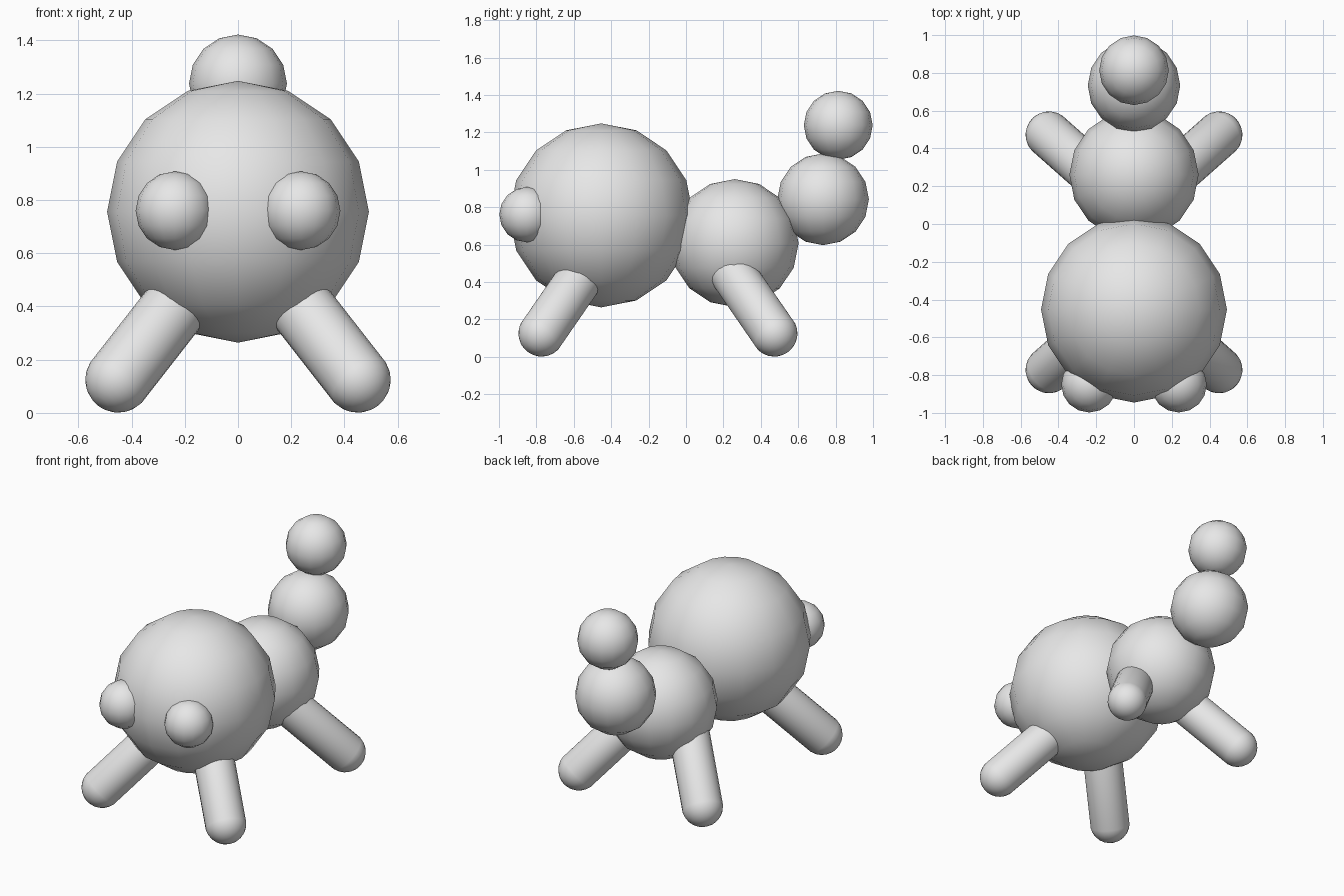
import bpy, bmesh
from mathutils import Vector, Matrix

if "Cube" in bpy.data.objects:
    bpy.data.objects.remove(bpy.data.objects["Cube"])

grey = bpy.data.materials.new("light_grey")
grey.diffuse_color = (0.8, 0.8, 0.8, 1)
grey.use_nodes = True
grey.node_tree.nodes["Principled BSDF"].inputs["Base Color"].default_value = grey.diffuse_color


def finish(name, bm):
    mesh = bpy.data.meshes.new(name)
    for f in bm.faces:
        f.smooth = True
    bm.to_mesh(mesh)
    bm.free()
    mesh.materials.append(grey)
    obj = bpy.data.objects.new(name, mesh)
    bpy.context.collection.objects.link(obj)
    return obj


def ball(name, center, radius):
    bm = bmesh.new()
    bmesh.ops.create_uvsphere(bm, u_segments=16, v_segments=8, radius=radius)
    finish(name, bm).location = center


def capsule(name, start, end, radius):
    # sphere with no equator ring, its upper half pulled out along the axis
    axis = Vector(end) - Vector(start)
    bm = bmesh.new()
    bmesh.ops.create_uvsphere(bm, u_segments=24, v_segments=13, radius=radius)
    for v in bm.verts:
        if v.co.z > 0:
            v.co.z += axis.length
    turn = axis.to_track_quat('Z', 'Y').to_matrix().to_4x4()
    bmesh.ops.transform(bm, matrix=Matrix.Translation(start) @ turn, verts=bm.verts)
    finish(name, bm)


# Head, body and the two tail balls
ball("head", (0, -0.453, 0.756), 0.492)
ball("body", (0, 0.26, 0.608), 0.342)
ball("tail_base", (0, 0.733, 0.842), 0.245)
ball("tail_tip", (0, 0.814, 1.238), 0.184)

for side, s in (("left", -1), ("right", 1)):
    # Bulging eyes
    ball(f"{side}_eye", (s * 0.237, -0.85, 0.76), 0.148)
    # Splayed legs, from foot up into the head or body
    for end, y, d in (("front", -0.772, 1), ("back", 0.472, -1)):
        foot = Vector((s * 0.45, y, 0.125))
        hip = foot + 0.38 * Vector((-s * 0.78, d * 0.69, 1))
        capsule(f"{end}_{side}_leg", foot, hip, 0.124)
